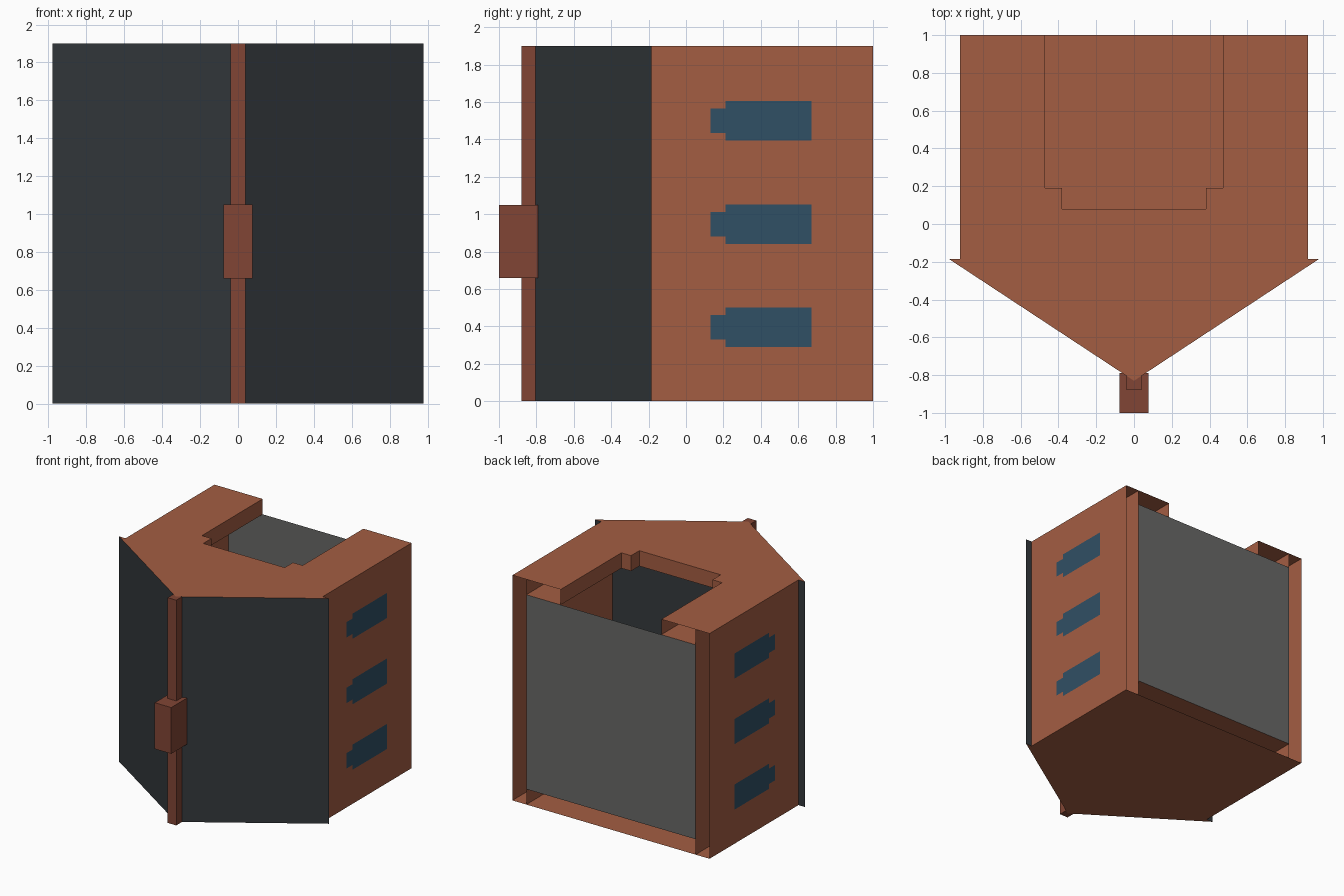
import bpy, bmesh

if "Cube" in bpy.data.objects:
    bpy.data.objects.remove(bpy.data.objects["Cube"])

H, T = 1.90, 0.13          # overall height, wall thickness


def material(name, rgb):
    m = bpy.data.materials.new(name)
    m.diffuse_color = (*rgb, 1)
    m.use_nodes = True
    m.node_tree.nodes["Principled BSDF"].inputs["Base Color"].default_value = m.diffuse_color
    return m


BRICK = material("brick", (0.37, 0.11, 0.055))
DARK_BRICK = material("dark_brick", (0.22, 0.06, 0.035))
SLATE = material("slate", (0.034, 0.040, 0.045))
BLUE = material("window_blue", (0.03, 0.08, 0.13))
GREY = material("panel_grey", (0.14, 0.14, 0.135))


def add_mesh(name, faces, mat):
    """Flat-faced object from a list of polygons."""
    bm = bmesh.new()
    for pts in faces:
        bm.faces.new([bm.verts.new(p) for p in pts])
    bmesh.ops.remove_doubles(bm, verts=bm.verts, dist=1e-5)
    me = bpy.data.meshes.new(name)
    bm.to_mesh(me)
    bm.free()
    me.materials.append(mat)
    ob = bpy.data.objects.new(name, me)
    bpy.context.collection.objects.link(ob)
    return ob


def walls(path, z0, z1):
    """Vertical quads along a plan path, facing right of its direction."""
    return [[(*a, z0), (*b, z0), (*b, z1), (*a, z1)] for a, b in zip(path, path[1:])]


def plate(path, z, up=True):
    pts = [(x, y, z) for x, y in path]
    return pts if up else pts[::-1]


def prism(path, z0, z1):
    return walls(path + path[:1], z0, z1) + [plate(path, z1), plate(path, z0, False)]


def mirrored(half):
    """Complete a right-half path by mirroring it to the left."""
    return [(-x, y) for x, y in half[::-1] if x] + half


# plan outlines, counter-clockwise from back left to back right
outer = mirrored([(0, -0.83), (0.98, -0.185), (0.92, -0.185), (0.92, 1)])
inner = mirrored([(0, -0.67), (0.79, -0.15), (0.79, 1)])
notch = mirrored([(0.38, 0.08), (0.38, 0.19), (0.47, 0.19), (0.47, 1)])

# body: outer and inner skins, open at the back between them
add_mesh("floor", [plate(outer, 0, False)], BRICK)
add_mesh("inner_floor", [plate(inner, T)], BRICK)
add_mesh("roof", [plate(outer + notch[::-1], H)], BRICK)
add_mesh("ceiling", [plate(inner + notch[::-1], H - T, False)], BRICK)
add_mesh("roof_opening_edge", walls(notch[::-1], H - T, H), BRICK)
add_mesh("outer_side_walls", walls(outer[:2], 0, H) + walls(outer[-2:], 0, H), BRICK)
room = inner[::-1]
add_mesh("inner_side_walls", walls(room[:2], 0, H) + walls(room[-2:], 0, H), BRICK)

# slate front, outside and inside
add_mesh("slate_front", walls(outer[1:-1], 0, H), SLATE)
add_mesh("slate_front_inside", walls(room[1:-1], T, H - T), SLATE)

# back panel
add_mesh("back_panel", walls([(0.79, 1), (-0.79, 1)], T, H - T), GREY)

# front post and its block
post = [(-0.04, -0.88), (0.04, -0.88), (0.04, -0.804), (0, -0.83), (-0.04, -0.804)]
add_mesh("front_post", prism(post, 0, H), DARK_BRICK)
block = [(-0.077, -1), (0.077, -1), (0.077, -0.79), (-0.077, -0.79)]
add_mesh("post_block", prism(block, 0.66, 1.05), DARK_BRICK)

# stepped side windows
for side, s in (("right", 1), ("left", -1)):
    faces = []
    for zc in (0.395, 0.947, 1.50):
        shape = [(0.13, -0.065), (0.21, -0.065), (0.21, -0.106), (0.67, -0.106),
                 (0.67, 0.106), (0.21, 0.106), (0.21, 0.065), (0.13, 0.065)]
        faces.append([(s * 0.922, y, zc + z) for y, z in shape[::s]])
    add_mesh(side + "_windows", faces, BLUE)
